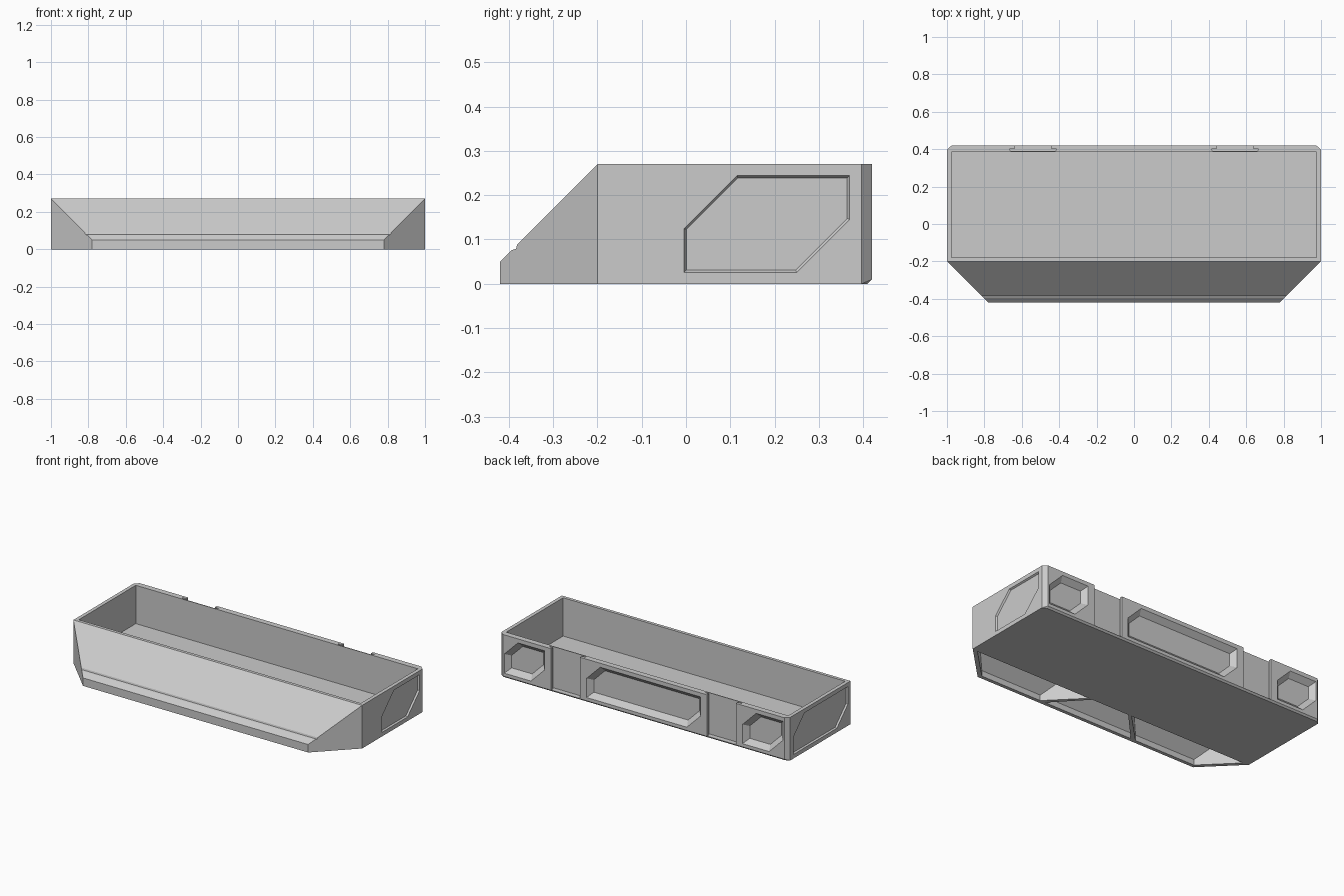
import bpy, bmesh

if "Cube" in bpy.data.objects:
    bpy.data.objects.remove(bpy.data.objects["Cube"])

EPS = 0.01


def hull(name, pts):
    """Solid convex part from its corner points."""
    bm = bmesh.new()
    for p in pts:
        bm.verts.new(p)
    bmesh.ops.convex_hull(bm, input=bm.verts[:])
    bmesh.ops.dissolve_limit(bm, angle_limit=0.005, verts=bm.verts[:], edges=bm.edges[:])
    bmesh.ops.recalc_face_normals(bm, faces=bm.faces[:])
    me = bpy.data.meshes.new(name)
    bm.to_mesh(me)
    bm.free()
    ob = bpy.data.objects.new(name, me)
    bpy.context.collection.objects.link(ob)
    return ob


def hexagon(a0, a1, z0, z1, c, inset=0.0):
    """Rectangle with the top corner at a0 and the bottom corner at a1 cut off."""
    s = inset if a1 > a0 else -inset
    a0, a1, z0, z1 = a0 + s, a1 - s, z0 + inset, z1 - inset
    c -= inset * 0.586
    k = c if a1 > a0 else -c
    return [(a0, z0), (a0, z1 - c), (a0 + k, z1), (a1, z1), (a1, z0 + c), (a1 - k, z0)]


def both(pts):
    return [(s * x, y, z) for s in (1, -1) for x, y, z in pts]


# Body: sloped front, clipped front and back corners
bin_body = hull("bin_body", both([
    (1, -.2, .27), (1, .397, .27), (.975, .42, .27),
    (.78, -.42, 0), (1, -.2, 0), (1, .397, 0), (.975, .41, 0),
    (.78, -.42, .05), (.975, .42, .01)]))

cutters = []


def cut(name, pts):
    ob = hull(name, pts)
    ob.hide_render = True
    cutters.append(ob)


# Main storage cavity
cut("cavity", both([(.977, y, z) for y in (-.18, .384) for z in (.03, .3)]))

# Shallow groove across the sloped front
cut("front_groove", both([(1.1, -.395, .0755), (1.1, -.381, .0895), (1.1, -.384, .079),
                          (1.1, -.40, .085)]))

# Three hollows under the slope, opening downwards
yf, yb = -.398, -.205


def under(name, front, back):
    pts = []
    for x in front:
        pts += [(x, yf, -EPS), (x, yf, .035)]
    for x in back:
        pts += [(x, yb, -EPS), (x, yb, .235)]
    cut(name, pts)


under("hollow_middle", (-.31, .31), (-.13, .13))
for s in (1, -1):
    under("hollow_side", (s * .345, s * .768), (s * .155, s * .961))

# Recessed side panels
for s, a0, a1, c in ((1, -.005, .37, .12), (-1, .365, -.175, .11)):
    outer = hexagon(a0, a1, .025, .245, c, -.005)
    inner = hexagon(a0, a1, .025, .245, c, .006)
    cut("side_panel", [(s * (1 + EPS), y, z) for y, z in outer]
        + [(s * .99, y, z) for y, z in inner])

# Tapered hexagonal pockets in the back
for a0, a1 in ((.965, .685), (.395, -.395), (-.685, -.965)):
    outer = hexagon(a0, a1, .03, .245, .095, -.01)
    inner = hexagon(a0, a1, .03, .245, .095, .03)
    cut("back_pocket", [(x, .43, z) for x, z in outer]
        + [(x, .39, z) for x, z in inner])

# Undercut mounting slots in the back
for s in (1, -1):
    c = s * .54
    cut("slot_neck", [(c + d, y, z) for d in (-.1, .1) for y in (.395, .43)
                      for z in (.012, .3)])
    cut("slot_head", [(c + d, y, z) for d, y in ((-.115, .389), (.115, .389), (.125, .395),
                      (.125, .402), (-.125, .402), (-.125, .395)) for z in (.012, .3)])

# Apply all cuts, then drop the cutters
for ob in cutters:
    m = bin_body.modifiers.new(ob.name, 'BOOLEAN')
    m.operation = 'DIFFERENCE'
    m.solver = 'EXACT'
    m.object = ob
dg = bpy.context.evaluated_depsgraph_get()
bin_body.data = bpy.data.meshes.new_from_object(bin_body.evaluated_get(dg))
bin_body.modifiers.clear()
for ob in cutters:
    bpy.data.objects.remove(ob)
